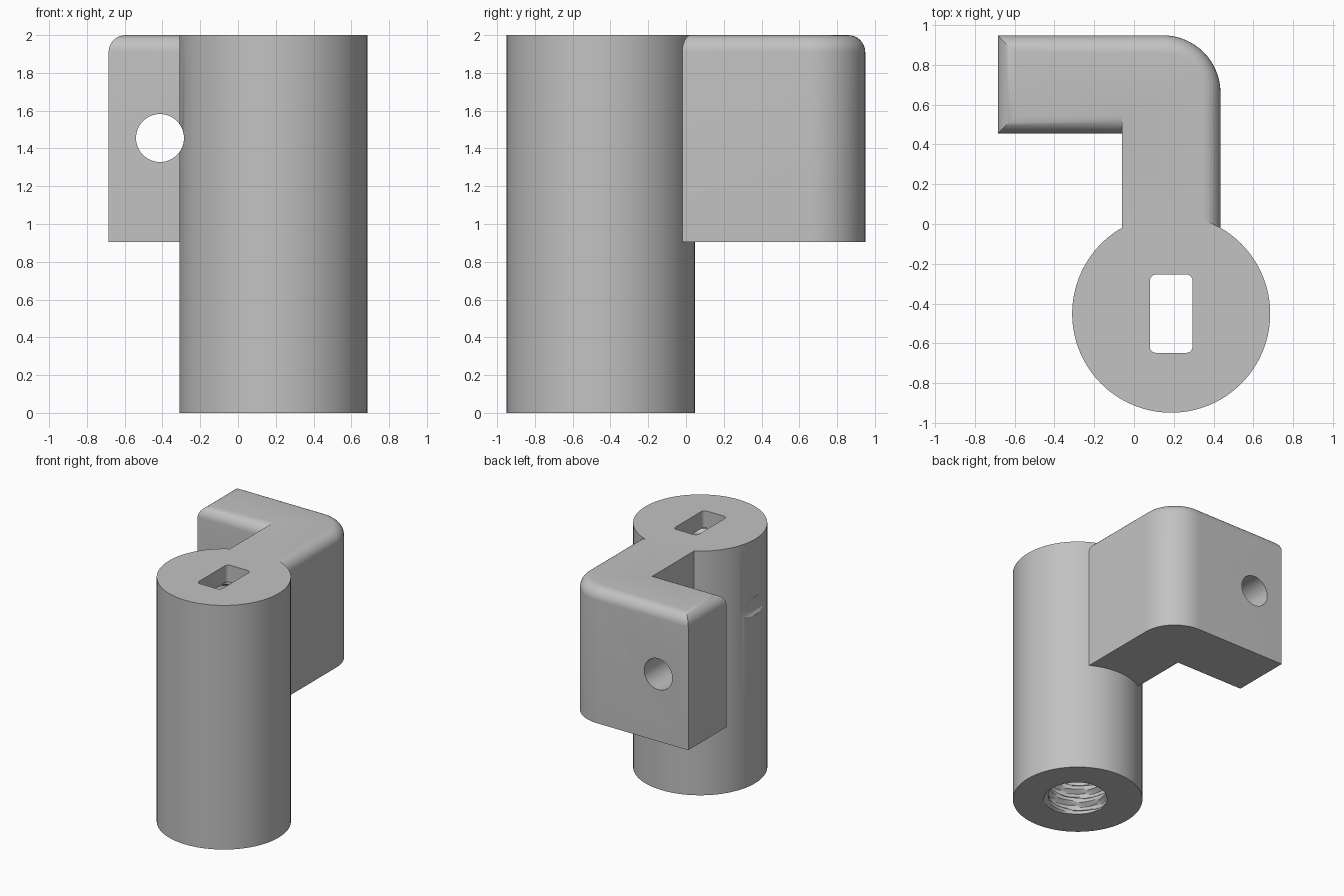
import bpy
import bmesh
from math import sin, cos, pi, radians

if "Cube" in bpy.data.objects:
    bpy.data.objects.remove(bpy.data.objects["Cube"], do_unlink=True)

grey = bpy.data.materials.new("plain grey")
grey.use_nodes = True
grey.diffuse_color = (0.54, 0.54, 0.54, 1)
grey.node_tree.nodes["Principled BSDF"].inputs["Base Color"].default_value = (0.54, 0.54, 0.54, 1)

CX, CY = 0.187, -0.451      # axis of the post
HEIGHT = 2.0


def loft(name, rings):
    """Closed solid through a stack of rings with equal point counts."""
    bm = bmesh.new()
    rows = [[bm.verts.new(p) for p in ring] for ring in rings]
    n = len(rows[0])
    for a, b in zip(rows, rows[1:]):
        for i in range(n):
            j = (i + 1) % n
            bm.faces.new((a[i], a[j], b[j], b[i]))
    bm.faces.new(rows[0][::-1])
    bm.faces.new(rows[-1])
    bmesh.ops.recalc_face_normals(bm, faces=bm.faces)
    mesh = bpy.data.meshes.new(name)
    bm.to_mesh(mesh)
    bm.free()
    mesh.materials.append(grey)
    ob = bpy.data.objects.new(name, mesh)
    bpy.context.collection.objects.link(ob)
    return ob


def circle(r, z, n, x=CX, y=CY):
    return [(x + r * cos(2 * pi * i / n), y + r * sin(2 * pi * i / n), z) for i in range(n)]


def combine(target, tool, operation):
    """Apply one boolean and discard the tool."""
    tool.hide_render = True
    mod = target.modifiers.new(tool.name, "BOOLEAN")
    mod.operation, mod.solver, mod.object = operation, "EXACT", tool
    bpy.context.view_layer.objects.active = target
    bpy.ops.object.modifier_apply(modifier=mod.name)
    bpy.data.objects.remove(tool, do_unlink=True)


def arm_ring(inset, z):
    """L-shaped outline; the inner wall of the neck stays fixed."""
    left, right, back, front, neck = -0.685, 0.435, 0.949, 0.455, -0.06
    r = 0.29
    pts = [(neck, -0.1), (right - inset, -0.1)]
    for i in range(17):
        a = pi / 2 * i / 16
        pts.append((right - r + (r - inset) * cos(a), back - r + (r - inset) * sin(a)))
    pts += [(left + inset, back - inset), (left + inset, front + inset), (neck, front + inset)]
    return [(x, y, z) for x, y in pts]


def slot_ring(z):
    """Rounded rectangle for the key slot."""
    hx, hy, r = 0.107, 0.197, 0.03
    pts = []
    for k, (sx, sy) in enumerate([(1, 1), (-1, 1), (-1, -1), (1, -1)]):
        for i in range(6):
            a = pi / 2 * (k + i / 5)
            pts.append((CX + sx * (hx - r) + r * cos(a), CY + sy * (hy - r) + r * sin(a), z))
    return pts


def thread_ring(z, n=48, pitch=0.11, minor=0.226, major=0.262):
    """One slice of the helical thread, flattened at crest and root."""
    pts = []
    for i in range(n):
        phase = (z / pitch - i / n) % 1
        wave = min(1, max(0, 2.6 * abs(2 * phase - 1) - 0.8))
        r = minor + (major - minor) * wave
        a = 2 * pi * i / n
        pts.append((CX + r * cos(a), CY + r * sin(a), z))
    return pts


# Post
post = loft("threaded_post_with_arm", [circle(0.498, 0, 128), circle(0.498, HEIGHT, 128)])

# Hooked arm with rounded upper rim
fillet = 0.09
rings = [arm_ring(0, 0.905)]
for i in range(9):
    t = pi / 2 * i / 8
    rings.append(arm_ring(fillet * (1 - cos(t)), HEIGHT - fillet + fillet * sin(t)))
combine(post, loft("hooked_arm", rings), "UNION")

# Cross hole through the arm, grazing the post
hole = loft("cross_hole_cutter", [
    [(x, y, z) for x, z, _ in circle(0.127, 0, 64, -0.413, 1.455)] for y in (-1.2, 1.2)])
combine(post, hole, "DIFFERENCE")

# Threaded bore from below
bottom, top, step = -0.051, 1.87, 0.013
count = int((top - bottom) / step)
combine(post, loft("thread_cutter", [thread_ring(bottom + step * i) for i in range(count + 1)]),
        "DIFFERENCE")

# Key slot opening into the bore
combine(post, loft("slot_cutter", [slot_ring(1.8), slot_ring(2.2)]), "DIFFERENCE")

# Smooth shading with sharp edges kept
bpy.ops.object.select_all(action="DESELECT")
post.select_set(True)
bpy.context.view_layer.objects.active = post
bpy.ops.object.shade_smooth_by_angle(angle=radians(25))
